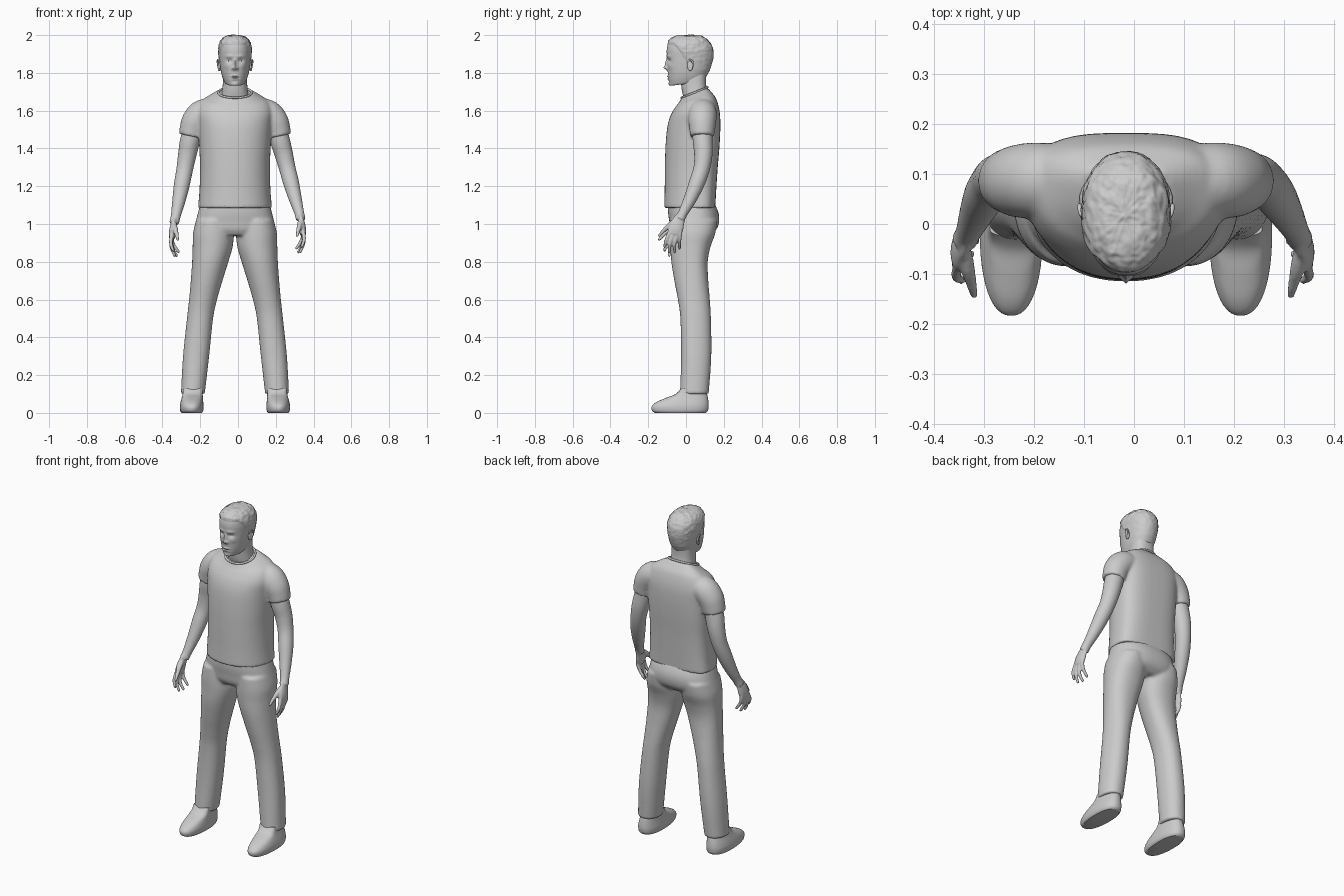
import bpy, bmesh, math
from mathutils import Vector, Matrix, noise

AXIS = -0.016  # body centre line
grey = bpy.data.materials.new("plain_grey")
grey.diffuse_color = (0.6, 0.6, 0.6, 1)


def sample(rows, steps):
    """Smooth interpolation through rows of numbers."""
    out = []
    for i in range(len(rows) - 1):
        p = [rows[max(0, min(len(rows) - 1, i + k))] for k in (-1, 0, 1, 2)]
        for s in range(steps):
            t = s / steps
            out.append([0.5 * (2*b + (c - a)*t + (2*a - 5*b + 4*c - d)*t*t
                               + (3*b - a - 3*c + d)*t**3) for a, b, c, d in zip(*p)])
    return out + [list(rows[-1])]


def skin(bm, rings):
    """Join rings of points into a closed tube."""
    vs = [[bm.verts.new(p) for p in r] for r in rings]
    n = len(vs[0])
    for a, b in zip(vs, vs[1:]):
        for i in range(n):
            bm.faces.new((a[i], a[(i+1) % n], b[(i+1) % n], b[i]))
    bm.faces.new(vs[0][::-1])
    bm.faces.new(vs[-1])


def loft(bm, rows, cy, side=1, ef=2.2, eb=2.5, n=48, steps=5):
    """Level rings; each row is z, centre x, half width, front y, back y, slope."""
    rings = []
    for z, cx, hw, front, back, slope in sample(rows, steps):
        ring = []
        for i in range(n):
            a = 2 * math.pi * i / n
            c, s = math.cos(a), math.sin(a)
            e = 2 / (eb if s > 0 else ef)
            x = math.copysign(abs(c) ** e, c) * hw
            y = cy + abs(s) ** e * ((back - cy) if s > 0 else (front - cy))
            ring.append((side * cx + x, y, z + slope * (y - cy)))
        rings.append(ring)
    skin(bm, rings)


def tube(bm, rows, n=20, steps=5, flat=1.0):
    """Tube along a path; each row is x, y, z, radius. flat thins it in x."""
    pts = sample(rows, steps)
    rings = []
    for i, p in enumerate(pts):
        t = (Vector(pts[min(i+1, len(pts)-1)][:3]) - Vector(pts[max(i-1, 0)][:3])).normalized()
        v = t.cross(Vector((1, 0, 0))).normalized()
        u = v.cross(t)
        rings.append([Vector(p[:3]) + p[3] * (u * flat * math.cos(2*math.pi*k/n)
                      + v * math.sin(2*math.pi*k/n)) for k in range(n)])
    skin(bm, rings)


def ball(bm, loc, size, seg=20):
    bmesh.ops.create_uvsphere(bm, u_segments=seg, v_segments=seg // 2, radius=1,
                              matrix=Matrix.Translation(loc) @ Matrix.Diagonal((*size, 1)))


def finish(bm, name, voxel=0, smooth=4):
    bmesh.ops.recalc_face_normals(bm, faces=bm.faces)
    me = bpy.data.meshes.new(name)
    bm.to_mesh(me)
    bm.free()
    ob = bpy.data.objects.new(name, me)
    bpy.context.collection.objects.link(ob)
    ob.location.x = AXIS
    me.materials.append(grey)
    bpy.ops.object.select_all(action='DESELECT')
    ob.select_set(True)
    bpy.context.view_layer.objects.active = ob
    if voxel:  # fuse overlapping pieces into one skin
        m = ob.modifiers.new("fuse", 'REMESH')
        m.mode, m.voxel_size, m.use_smooth_shade = 'VOXEL', voxel, True
        m = ob.modifiers.new("soften", 'SMOOTH')
        m.factor, m.iterations = 0.5, smooth
    else:
        bpy.ops.object.shade_smooth_by_angle(angle=math.radians(45))
    return ob


# Shirt: torso and sleeves
bm = bmesh.new()
loft(bm, [(1.085, 0, .196, -.115, .155, 0), (1.18, 0, .188, -.113, .160, 0),
          (1.30, 0, .185, -.112, .168, 0), (1.42, 0, .190, -.108, .178, 0),
          (1.52, 0, .195, -.098, .182, 0), (1.59, 0, .200, -.078, .178, .05),
          (1.645, 0, .180, -.052, .160, .18), (1.675, 0, .135, -.035, .135, .3),
          (1.70, 0, .090, -.025, .115, .38)], .06, eb=3)
for s in (1, -1):
    tube(bm, [(s*.10, .09, 1.60, .066), (s*.17, .088, 1.585, .075), (s*.208, .086, 1.545, .074),
              (s*.226, .086, 1.50, .068), (s*.234, .086, 1.465, .064)], n=28)
finish(bm, "shirt", .008, 6)

# Collar band
bm = bmesh.new()
rings = []
for i in range(49):
    a = 2 * math.pi * i / 48
    y = .045 + .070 * math.sin(a)
    rings.append((.088 * math.cos(a), y, 1.698 + .4 * (y - .05)))
for i in range(48):
    tube(bm, [(*rings[i], .007), (*rings[i+1], .007)], n=8, steps=1)
finish(bm, "collar", .004, 4)

# Trousers: pelvis and two legs
bm = bmesh.new()
loft(bm, [(1.12, 0, .180, -.095, .145, 0), (1.06, 0, .196, -.095, .172, 0),
          (1.01, 0, .207, -.088, .175, 0), (.97, 0, .205, -.082, .160, 0),
          (.94, 0, .170, -.065, .125, 0)], .04, eb=2.4)
for s in (1, -1):
    loft(bm, [(1.02, .112, .094, -.082, .165, 0), (.95, .115, .107, -.085, .155, 0),
              (.88, .118, .106, -.083, .130, 0), (.80, .131, .096, -.078, .115, 0),
              (.70, .150, .084, -.062, .118, 0), (.60, .169, .074, -.043, .126, 0),
              (.50, .185, .069, -.030, .132, 0), (.30, .206, .069, -.026, .134, 0),
              (.10, .223, .063, -.032, .120, 0)], .04, s, ef=2.1, eb=2.2)
finish(bm, "trousers", .008, 5)

# Shoes
for s, label in ((1, "left"), (-1, "right")):
    bm = bmesh.new()
    loft(bm, [(.0, .229, .054, -.165, .105, 0), (.012, .229, .061, -.180, .116, 0),
              (.035, .229, .063, -.181, .120, 0), (.058, .228, .060, -.155, .119, 0),
              (.080, .226, .056, -.105, .116, 0), (.100, .224, .053, -.055, .112, 0),
              (.130, .222, .050, -.025, .105, 0)], -.01, s, ef=2.3, eb=2.3)
    finish(bm, label + "_shoe")

# Arms with hands
for s, label in ((1, "left"), (-1, "right")):
    def pose(rows):
        out = []
        for x, y, z, r in rows:
            k = max(0, min(1, (1.45 - z) / .4))
            out.append((s * x + .013 * k, y, z + s * .010 * k, r))
        return out
    bm = bmesh.new()
    tube(bm, pose([(.205, .088, 1.56, .050), (.236, .088, 1.45, .053), (.255, .092, 1.37, .049),
                   (.272, .083, 1.29, .044), (.290, .057, 1.21, .042), (.310, .020, 1.12, .034),
                   (.327, -.015, 1.05, .026), (.335, -.032, 1.015, .026)]))
    tube(bm, pose([(.330, -.022, 1.04, .024), (.339, -.040, 1.005, .034), (.345, -.054, .965, .040),
                   (.346, -.062, .935, .036)]), flat=.45)
    # Four fingers: knuckle, middle joint, tip
    for ky, kz, mx, my, mz, tx, ty, tz in (
            (-.088, .945, .352, -.105, .905, .340, -.113, .870),
            (-.070, .935, .350, -.085, .888, .332, -.088, .842),
            (-.050, .932, .346, -.060, .885, .322, -.060, .842),
            (-.031, .938, .338, -.035, .900, .312, -.034, .862)):
        tube(bm, pose([(.345, ky * .75 - .012, kz + .04, .010), (.349, ky, kz, .011),
                       (mx, my, mz, .010), (tx, ty, tz, .008)]), n=10)
        ball(bm, pose([(tx, ty, tz, 0)])[0][:3], (.008,) * 3, 10)
    # Thumb
    tube(bm, pose([(.336, -.050, 1.010, .014), (.330, -.085, .985, .015),
                   (.322, -.118, .955, .011), (.316, -.142, .928, .008)]), n=10)
    ball(bm, pose([(.316, -.142, .928, 0)])[0][:3], (.008,) * 3, 10)
    finish(bm, label + "_arm", .005, 3)

# Neck
bm = bmesh.new()
loft(bm, [(1.64, 0, .080, .000, .122, .2), (1.70, 0, .069, -.018, .110, .2),
          (1.75, 0, .064, -.026, .106, .1), (1.82, 0, .062, -.030, .110, 0)], .045)
finish(bm, "neck")


def head_mesh():
    b = bmesh.new()
    loft(b, [(1.742, 0, .026, -.055, .04, .0), (1.746, 0, .050, -.080, .07, .14),
             (1.768, 0, .063, -.090, .105, .13), (1.80, 0, .073, -.095, .122, .07),
             (1.84, 0, .079, -.098, .133, 0), (1.88, 0, .082, -.100, .140, 0),
             (1.92, 0, .083, -.102, .138, 0), (1.955, 0, .077, -.094, .124, 0),
             (1.980, 0, .060, -.072, .098, 0), (1.991, 0, .036, -.042, .068, 0),
             (1.995, 0, .004, .015, .025, 0)], .02, ef=2.2, eb=2.2, n=112, steps=9)
    # Face relief: x, z, height, spread x, spread z
    relief = [(0, 1.827, .019, .011, .011), (0, 1.850, .012, .008, .020), (0, 1.782, .006, .020, .005),
              (0, 1.767, .006, .017, .005), (0, 1.775, -.004, .022, .003), (0, 1.738, .006, .020, .012)]
    for s in (1, -1):
        relief += [(s*.013, 1.822, .008, .006, .007), (s*.030, 1.864, -.010, .015, .010),
                   (s*.030, 1.888, .005, .022, .008), (s*.042, 1.835, .004, .016, .014)]
    for v in b.verts:
        if v.co.y < -.02:
            x, z = v.co.x, v.co.z
            v.co.y -= sum(h * math.exp(-((x-a)/sx)**2 - ((z-c)/sz)**2) for a, c, h, sx, sz in relief)
    bmesh.ops.recalc_face_normals(b, faces=b.faces)
    return b


# Head with eyes
bm = head_mesh()
for s in (1, -1):
    ball(bm, (s*.031, -.071, 1.863), (.0125, .0125, .008))
finish(bm, "head")

# Ears: rim and lobe
for s, label in ((1, "left"), (-1, "right")):
    bm = bmesh.new()
    ball(bm, (s*.081, .022, 1.838), (.008, .016, .029))
    tube(bm, [(s*.083, .008, 1.855, .004), (s*.090, .020, 1.870, .005), (s*.093, .036, 1.858, .005),
              (s*.089, .034, 1.835, .005), (s*.084, .020, 1.812, .006)], n=8)
    finish(bm, label + "_ear", .003, 2)

# Short curly hair: raised shell above the hairline
bm = head_mesh()
bm.normal_update()
drop = []
for v in bm.verts:
    x, y, z = v.co
    t = max(0, min(1, (y + .075) / .13))
    line = 1.948 - .145 * t * t * (3 - 2 * t)
    lift = min(1, (z - line) / .015)
    if lift < -.3:
        drop.append(v)
    curl = noise.noise(Vector((x * 55, y * 55, z * 55))) + .6 * noise.noise(Vector((x, y, z)) * 120)
    height = .0055 * max(0, min(1, (z - 1.83) / .1)) + .001
    v.co += v.normal * (lift * height + max(0, lift) * curl * height * .55)
bmesh.ops.delete(bm, geom=drop, context='VERTS')
finish(bm, "hair")
